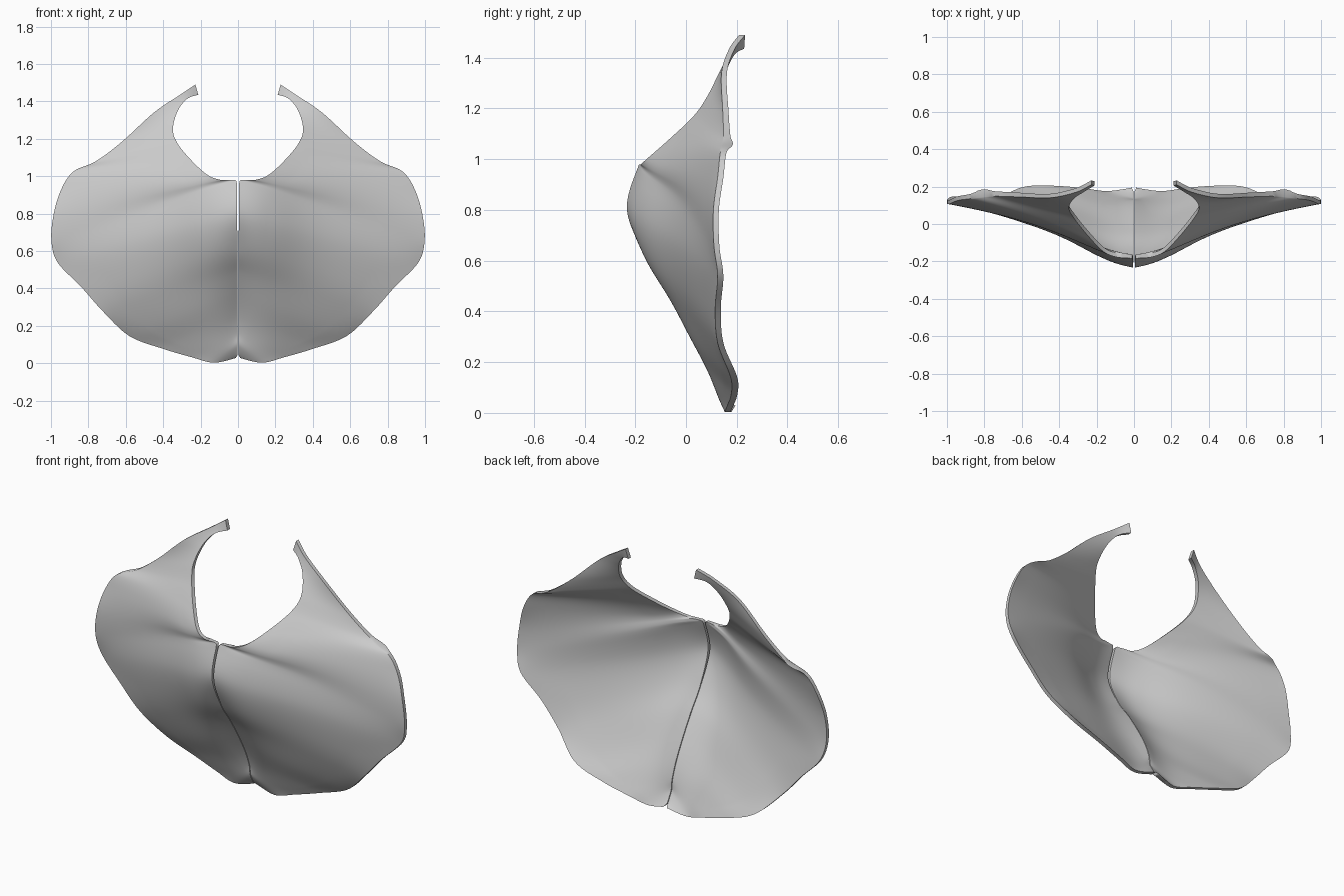
import bpy, bmesh, math
from mathutils import Vector

if "Cube" in bpy.data.objects:
    bpy.data.objects.remove(bpy.data.objects["Cube"])

# Stations from neck tip to bottom: inner edge xyz, outer edge xyz, mid bulge in y
ROWS = [
    (.212, .205, 1.435, .228, .21, 1.49, 0),
    (.27, .17, 1.415, .31, .17, 1.435, 0),
    (.322, .135, 1.35, .45, .14, 1.34, 0),
    (.348, .085, 1.25, .62, .145, 1.185, 0),
    (.32, .03, 1.17, .76, .148, 1.08, 0),
    (.24, -.07, 1.075, .88, .135, 1.025, .01),
    (.16, -.15, 1.005, .945, .125, .93, .02),
    (.09, -.178, .98, .985, .108, .80, .03),
    (.009, -.187, .975, .998, .11, .66, .03),
    (.006, -.233, .80, .965, .125, .54, .02),
    (.002, -.155, .61, .84, .115, .41, 0),
    (.002, -.065, .48, .72, .125, .275, -.01),
    (.002, .01, .36, .58, .175, .145, -.02),
    (.002, .07, .25, .40, .183, .077, -.01),
    (.002, .105, .16, .25, .178, .033, -.01),
    (.002, .115, .10, .13, .165, .003, 0),
    (.002, .145, .045, .012, .162, .028, 0),
]
STEPS, COLS = 7, 40


def spline_row(t):
    """Catmull-Rom blend of the stations at parameter t."""
    i = min(int(t), len(ROWS) - 2)
    f = t - i
    a, b, c, d = (ROWS[max(0, min(len(ROWS) - 1, i + k))] for k in (-1, 0, 1, 2))
    row = [.5 * (2*q + (r - p)*f + (2*p - 5*q + 4*r - s)*f*f
                 + (3*q - p - 3*r + s)*f**3) for p, q, r, s in zip(a, b, c, d)]
    # the inner edge turns a hard corner where neckline meets seam
    if i >= 7:
        for k in (0, 2):
            row[k] = max(min(b[k], c[k]), min(max(b[k], c[k]), row[k]))
    return row


def surface_point(t, s):
    r = spline_row(t)
    inner, outer = Vector(r[:3]), Vector(r[3:6])
    p = inner.lerp(outer, s)
    p.y += r[6] * math.sin(math.pi * s)
    # broad rounded ridge along the centre seam
    seam = max(0, min(1, (t - 5.5) / 3.5))
    seam = seam * seam * (3 - 2 * seam)
    fade = max(.0, min(1, (16 - t) / 3))
    p.y -= seam * fade * (outer.y - inner.y) * s * math.exp(-(p.x / .22) ** 2)
    return p


def build_panel(name, side):
    n = (len(ROWS) - 1) * STEPS
    pts = [[surface_point(i / STEPS, j / COLS) for j in range(COLS + 1)]
           for i in range(n + 1)]
    # relax depth between the chest stations, fading out towards the edges
    for _ in range(20):
        ys = [[p.y for p in line] for line in pts]
        for i in range(1, n):
            ramp = max(0, min(1, i / STEPS - 4, (15 - i / STEPS) / 2))
            for j in range(1, COLS):
                w = .5 * ramp * min(1, 2 * math.sin(math.pi * j / COLS))
                pts[i][j].y += w * (.5 * (ys[i-1][j] + ys[i+1][j]) - ys[i][j])
    bm = bmesh.new()
    grid = [[bm.verts.new((p.x * side, p.y, p.z)) for p in line] for line in pts]
    for i in range(n):
        for j in range(COLS):
            q = [grid[i][j], grid[i+1][j], grid[i+1][j+1], grid[i][j+1]]
            bm.faces.new(q if side > 0 else q[::-1])
    # give the shell thickness straight backwards
    bm.normal_update()
    front = bm.faces[:]
    depth = {tuple(v.co): min(.04, .021 / max(.1, abs(v.normal.y))) for v in bm.verts}
    new = bmesh.ops.extrude_face_region(bm, geom=front, use_keep_orig=True)
    for v in new["geom"]:
        if isinstance(v, bmesh.types.BMVert):
            v.co.y += depth[tuple(v.co)]
    bmesh.ops.recalc_face_normals(bm, faces=bm.faces[:])
    me = bpy.data.meshes.new(name)
    bm.to_mesh(me)
    bm.free()
    ob = bpy.data.objects.new(name, me)
    bpy.context.collection.objects.link(ob)
    bpy.ops.object.select_all(action='DESELECT')
    ob.select_set(True)
    bpy.context.view_layer.objects.active = ob
    bpy.ops.object.shade_smooth_by_angle(angle=math.radians(50))


build_panel("right_chest_panel", 1)
build_panel("left_chest_panel", -1)
